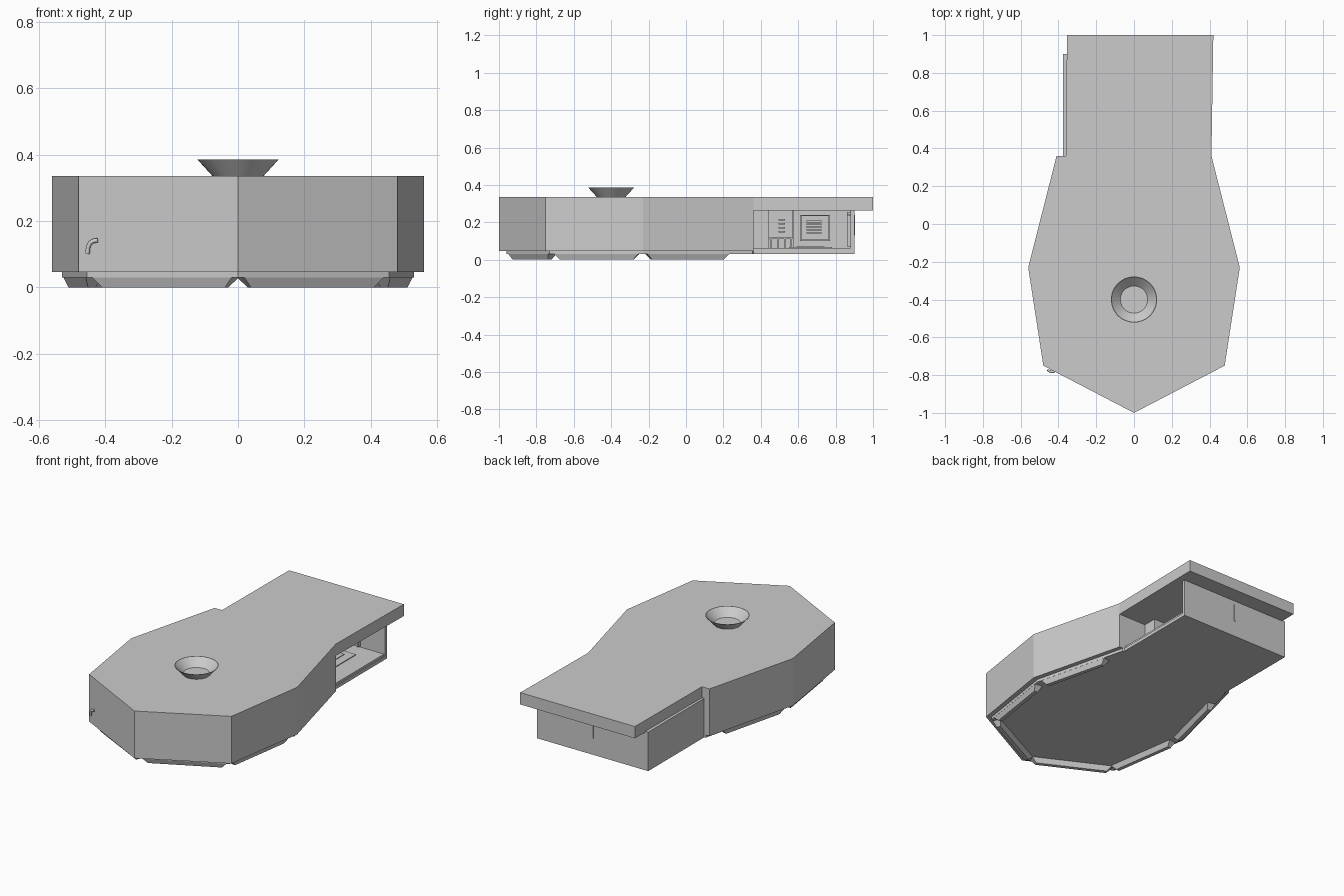
import bpy, bmesh
from math import pi, cos, sin
from mathutils import Vector

if "Cube" in bpy.data.objects:
    bpy.data.objects.remove(bpy.data.objects["Cube"])

grey = bpy.data.materials.new("light grey")
grey.use_nodes = True
grey.diffuse_color = (0.6, 0.6, 0.6, 1)
grey.node_tree.nodes["Principled BSDF"].inputs["Base Color"].default_value = (0.6, 0.6, 0.6, 1)


def finish(name, bm):
    bmesh.ops.recalc_face_normals(bm, faces=bm.faces)
    mesh = bpy.data.meshes.new(name)
    bm.to_mesh(mesh)
    bm.free()
    mesh.materials.append(grey)
    obj = bpy.data.objects.new(name, mesh)
    bpy.context.collection.objects.link(obj)
    return obj


def loft(name, lower, upper):
    """Closed solid between two matching rings of 3D points."""
    bm = bmesh.new()
    lo = [bm.verts.new(p) for p in lower]
    hi = [bm.verts.new(p) for p in upper]
    bm.faces.new(lo)
    bm.faces.new(hi)
    for i in range(len(lo)):
        j = (i + 1) % len(lo)
        bm.faces.new((lo[i], lo[j], hi[j], hi[i]))
    return finish(name, bm)


def prism(name, outline, z0, z1):
    return loft(name, [(x, y, z0) for x, y in outline], [(x, y, z1) for x, y in outline])


def box(name, x0, x1, y0, y1, z0, z1):
    return prism(name, [(x0, y0), (x1, y0), (x1, y1), (x0, y1)], z0, z1)


# Faceted body with the roof reaching back over the open bay
outline = [(0, -1), (0.48, -0.75), (0.56, -0.23), (0.41, 0.36), (0.42, 1),
           (-0.355, 1), (-0.36, 0.36), (-0.41, 0.36), (-0.56, -0.23), (-0.48, -0.75)]
body = prism("body", outline, 0.047, 0.335)
cutter = box("bay_cutter", -1, 1, 0.36, 1.2, -0.2, 0.263)
cutter.hide_render = True
cut = body.modifiers.new("bay", "BOOLEAN")
cut.operation, cut.solver, cut.object = "DIFFERENCE", "EXACT", cutter
evaluated = body.evaluated_get(bpy.context.evaluated_depsgraph_get())
body_mesh = bpy.data.meshes.new_from_object(evaluated)
body.modifiers.clear()
body.data = body_mesh
bpy.data.objects.remove(cutter)

# Base plate, inset under the body and running back as the bay floor
side = [(0, -0.96), (0.455, -0.73), (0.53, -0.23), (0.385, 0.355)]
half = side[1:] + [(0.375, 0.36), (0.375, 0.9)]
base = [side[0]] + half + [(-x, y) for x, y in reversed(half)]
prism("base_plate", base, 0.03, 0.05)

# Bay floor and walls, open on the left
box("bay_floor", -0.37, 0.37, 0.362, 0.895, 0.045, 0.063)
box("bay_side_wall", -0.375, -0.355, 0.36, 0.9, 0.03, 0.268)
box("bay_back_wall", -0.375, 0.375, 0.88, 0.9, 0.03, 0.268)
box("back_wall_seam", -0.004, 0.004, 0.898, 0.904, 0.13, 0.24)
box("bay_front_block", -0.355, 0.22, 0.36, 0.445, 0.06, 0.265)


# Sloped foot strips along the lower edges
def foot(name, a, b, t0, t1):
    a, b = Vector(a), Vector(b)
    d = (b - a).normalized()
    n = Vector((-d.y, d.x))
    if n.dot(Vector((0, -0.2)) - a) < 0:
        n = -n
    p, q = a.lerp(b, t0), a.lerp(b, t1)

    def ring(end, outer, inner, z):
        pts = (p + d * end + n * outer, q - d * end + n * outer,
               q - d * end + n * inner, p + d * end + n * inner)
        return [(v.x, v.y, z) for v in pts]
    loft(name, ring(0.03, 0.012, 0.035, 0), ring(0, 0, 0.05, 0.032))


for s, label in ((1, "left"), (-1, "right")):
    pts = [(s * x, y) for x, y in side]
    for part, i, t0, t1 in (("front", 0, 0.04, 0.97), ("middle", 1, 0.05, 0.95),
                            ("rear", 2, 0.04, 0.79)):
        foot(f"{label}_{part}_foot", pts[i], pts[i + 1], t0, t1)

# Bay fittings: desk on posts, cabinet details, wall frame and grille
box("desk_top", -0.355, -0.25, 0.445, 0.57, 0.112, 0.122)
for i in range(4):
    y = 0.452 + i * 0.036
    box(f"desk_post_{i}", -0.265, -0.257, y, y + 0.007, 0.06, 0.114)
box("wall_divider", -0.355, -0.32, 0.568, 0.575, 0.06, 0.265)
for i in range(4):
    z = 0.145 + i * 0.022
    box(f"wall_hook_{i}", -0.356, -0.34, 0.495, 0.53, z, z + 0.008)


def frame(name, y0, y1, z0, z1, w):
    for part, ys, zs in (("front", (y0, y0 + w), (z0, z1)), ("back", (y1 - w, y1), (z0, z1)),
                         ("bottom", (y0, y1), (z0, z0 + w)), ("top", (y0, y1), (z1 - w, z1))):
        box(f"{name}_{part}", -0.356, -0.335, *ys, *zs)


frame("wall_frame", 0.61, 0.77, 0.1, 0.24, 0.007)
for i in range(5):
    z = 0.14 + i * 0.015
    box(f"grille_bar_{i}", -0.356, -0.34, 0.645, 0.725, z, z + 0.009)
for i in range(5):
    x = -0.2 + i * 0.1
    box(f"back_wall_post_{i}", x, x + 0.012, 0.86, 0.882, 0.07, 0.255)
box("back_wall_rail", -0.25, 0.3, 0.862, 0.882, 0.235, 0.245)
box("floor_panel", -0.05, 0.25, 0.55, 0.78, 0.06, 0.068)
box("floor_panel_inset", 0.0, 0.2, 0.59, 0.74, 0.06, 0.072)

# Thin-walled funnel on top
bm = bmesh.new()
profile = [(0.072, 0.33), (0.122, 0.385), (0.119, 0.385), (0.072, 0.338)]
count = 48
rings = [[bm.verts.new((r * cos(2 * pi * i / count), -0.4 + r * sin(2 * pi * i / count), z))
          for i in range(count)] for r, z in profile]
for lo, hi in zip(rings, rings[1:]):
    for i in range(count):
        j = (i + 1) % count
        bm.faces.new((lo[i], lo[j], hi[j], hi[i])).smooth = True
bm.faces.new(rings[0])
bm.faces.new(rings[-1])
funnel = finish("funnel", bm)
bpy.context.view_layer.objects.active = funnel
funnel.select_set(True)
bpy.ops.object.shade_smooth_by_angle()

# Small bent hook on the front right face
curve = bpy.data.curves.new("front_hook", "CURVE")
curve.dimensions = "3D"
curve.bevel_depth = 0.007
curve.bevel_resolution = 2
curve.use_fill_caps = True
path = [(-0.453, -0.776, 0.102), (-0.451, -0.777, 0.122), (-0.445, -0.78, 0.134),
        (-0.436, -0.782, 0.14), (-0.422, -0.783, 0.142)]
spline = curve.splines.new("POLY")
spline.points.add(len(path) - 1)
for point, co in zip(spline.points, path):
    point.co = (*co, 1)
curve.materials.append(grey)
bpy.context.collection.objects.link(bpy.data.objects.new("front_hook", curve))
